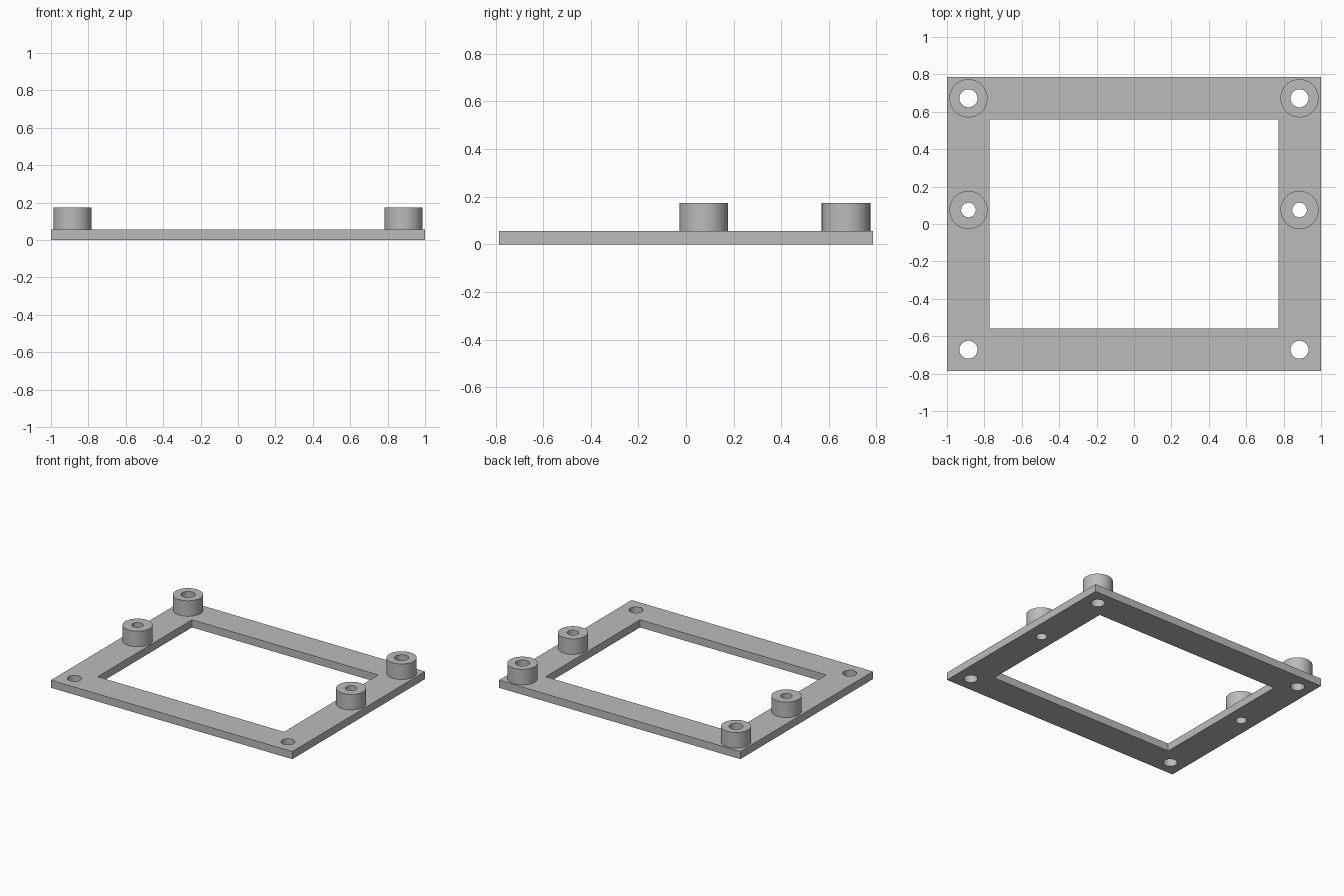
import bpy, bmesh
from math import cos, sin, tau, radians

if "Cube" in bpy.data.objects:
    bpy.data.objects.remove(bpy.data.objects["Cube"], do_unlink=True)

grey = bpy.data.materials.new("plain grey")
grey.use_nodes = True
colour = (0.5, 0.5, 0.5, 1)
grey.diffuse_color = colour
grey.node_tree.nodes["Principled BSDF"].inputs["Base Color"].default_value = colour

PLATE_TOP, BOSS_TOP = 0.057, 0.173
HOLE_X, BACK_Y, MID_Y = 0.885, 0.672, 0.075
BOSS_R, CORNER_R, MID_R = 0.102, 0.048, 0.039


def rectangle(x, y):
    return [(-x, -y), (x, -y), (x, y), (-x, y)]


def circle(cx, cy, r, n=64):
    return [(cx + r * cos(tau * i / n), cy + r * sin(tau * i / n)) for i in range(n)]


def extruded(name, outlines, z0, z1):
    """Solid from a flat profile; inner outlines become through holes."""
    curve = bpy.data.curves.new(name, "CURVE")
    curve.dimensions = "2D"
    curve.fill_mode = "BOTH"
    curve.extrude = (z1 - z0) / 2
    for points in outlines:
        spline = curve.splines.new("POLY")
        spline.points.add(len(points) - 1)
        for p, (x, y) in zip(spline.points, points):
            p.co = (x, y, 0, 1)
        spline.use_cyclic_u = True
    temp = bpy.data.objects.new(name + " profile", curve)
    bpy.context.collection.objects.link(temp)
    bpy.context.view_layer.update()
    mesh = bpy.data.meshes.new_from_object(
        temp.evaluated_get(bpy.context.evaluated_depsgraph_get()))
    bpy.data.objects.remove(temp, do_unlink=True)
    bpy.data.curves.remove(curve)

    # Weld caps to walls and set the base height
    bm = bmesh.new()
    bm.from_mesh(mesh)
    bmesh.ops.remove_doubles(bm, verts=bm.verts, dist=0.0001)
    bmesh.ops.recalc_face_normals(bm, faces=bm.faces)
    bmesh.ops.translate(bm, verts=bm.verts, vec=(0, 0, (z0 + z1) / 2))
    bm.to_mesh(mesh)
    bm.free()
    mesh.materials.clear()
    mesh.materials.append(grey)
    obj = bpy.data.objects.new(name, mesh)
    bpy.context.collection.objects.link(obj)
    bpy.ops.object.select_all(action="DESELECT")
    obj.select_set(True)
    bpy.context.view_layer.objects.active = obj
    bpy.ops.object.shade_smooth_by_angle(angle=radians(30))
    return obj


# Frame plate with a window and six screw holes
holes = [circle(side * HOLE_X, y, r)
         for side in (-1, 1)
         for y, r in ((BACK_Y, CORNER_R), (MID_Y, MID_R), (-BACK_Y, CORNER_R))]
extruded("frame_plate", [rectangle(1, 0.785), rectangle(0.772, 0.558)] + holes, 0, PLATE_TOP)

# Hollow standoffs at the back corners and the middle of each side
for side, label in ((1, "left"), (-1, "right")):
    for place, y, r in (("back", BACK_Y, CORNER_R), ("middle", MID_Y, MID_R)):
        x = side * HOLE_X
        extruded(f"{place}_{label}_standoff", [circle(x, y, BOSS_R), circle(x, y, r)],
                 PLATE_TOP, BOSS_TOP)
